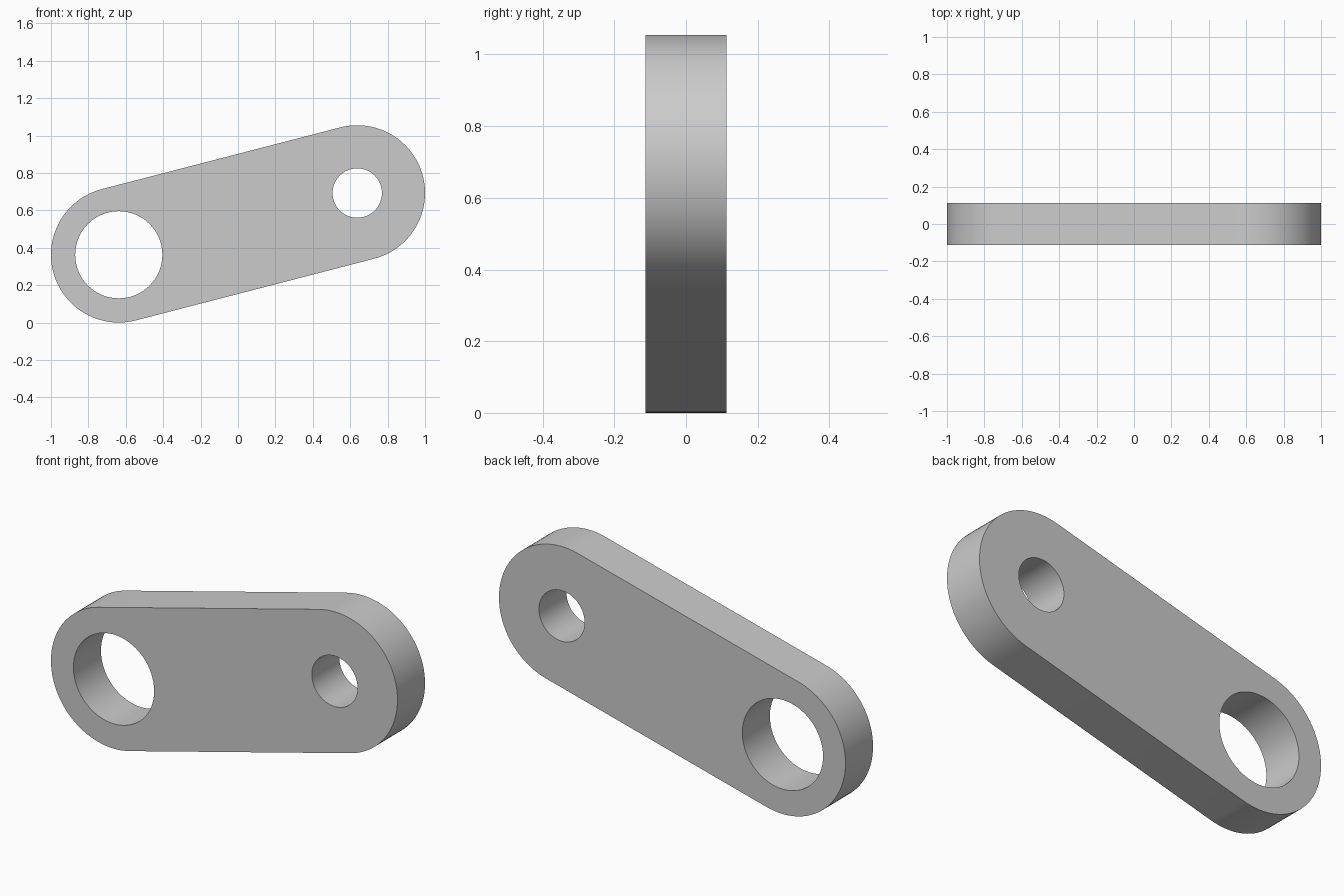
import bpy, bmesh
from math import atan2, cos, sin, pi, radians
from mathutils import Vector

cube = bpy.data.objects.get("Cube")
if cube:
    bpy.data.objects.remove(cube, do_unlink=True)

# Link dimensions
RADIUS = 0.3625
HALF_DEPTH = 0.1135
LOW_END = Vector((-0.6375, 0.3625))
HIGH_END = Vector((0.6375, 0.6925))
LOW_BORE, HIGH_BORE = 0.233, 0.132

grey = bpy.data.materials.new("plain_grey")
grey.use_nodes = True
colour = (0.6, 0.6, 0.6, 1)
grey.diffuse_color = colour
grey.node_tree.nodes["Principled BSDF"].inputs["Base Color"].default_value = colour


def arc(centre, radius, start, sweep, steps):
    """Points on an arc, including both ends."""
    angles = [start + sweep * i / steps for i in range(steps + 1)]
    return [centre + radius * Vector((cos(a), sin(a))) for a in angles]


def add_loop(bm, points):
    """Closed outline on the front plane."""
    verts = [bm.verts.new((p.x, -HALF_DEPTH, p.y)) for p in points]
    for a, b in zip(verts, verts[1:] + verts[:1]):
        bm.edges.new((a, b))


# Rounded outline and the two bores
axis = HIGH_END - LOW_END
tilt = atan2(axis.y, axis.x)
outline = (arc(HIGH_END, RADIUS, tilt - pi / 2, pi, 48)
           + arc(LOW_END, RADIUS, tilt + pi / 2, pi, 48))
bm = bmesh.new()
add_loop(bm, outline)
for centre, bore in ((LOW_END, LOW_BORE), (HIGH_END, HIGH_BORE)):
    add_loop(bm, arc(centre, bore, 0, 2 * pi, 64)[:-1])

# Fill the face around the bores and extrude it to full depth
bmesh.ops.triangle_fill(bm, use_beauty=True, use_dissolve=False,
                        edges=bm.edges[:], normal=(0, -1, 0))
result = bmesh.ops.extrude_face_region(bm, geom=bm.faces[:], use_keep_orig=True)
moved = [g for g in result["geom"] if isinstance(g, bmesh.types.BMVert)]
bmesh.ops.translate(bm, verts=moved, vec=(0, 2 * HALF_DEPTH, 0))
bmesh.ops.recalc_face_normals(bm, faces=bm.faces[:])

mesh = bpy.data.meshes.new("link_plate")
bm.to_mesh(mesh)
bm.free()
mesh.materials.append(grey)
link = bpy.data.objects.new("link_plate", mesh)
bpy.context.collection.objects.link(link)

# Smooth round walls with crisp rims
bpy.ops.object.select_all(action="DESELECT")
link.select_set(True)
bpy.context.view_layer.objects.active = link
bpy.ops.object.shade_smooth_by_angle(angle=radians(30))
